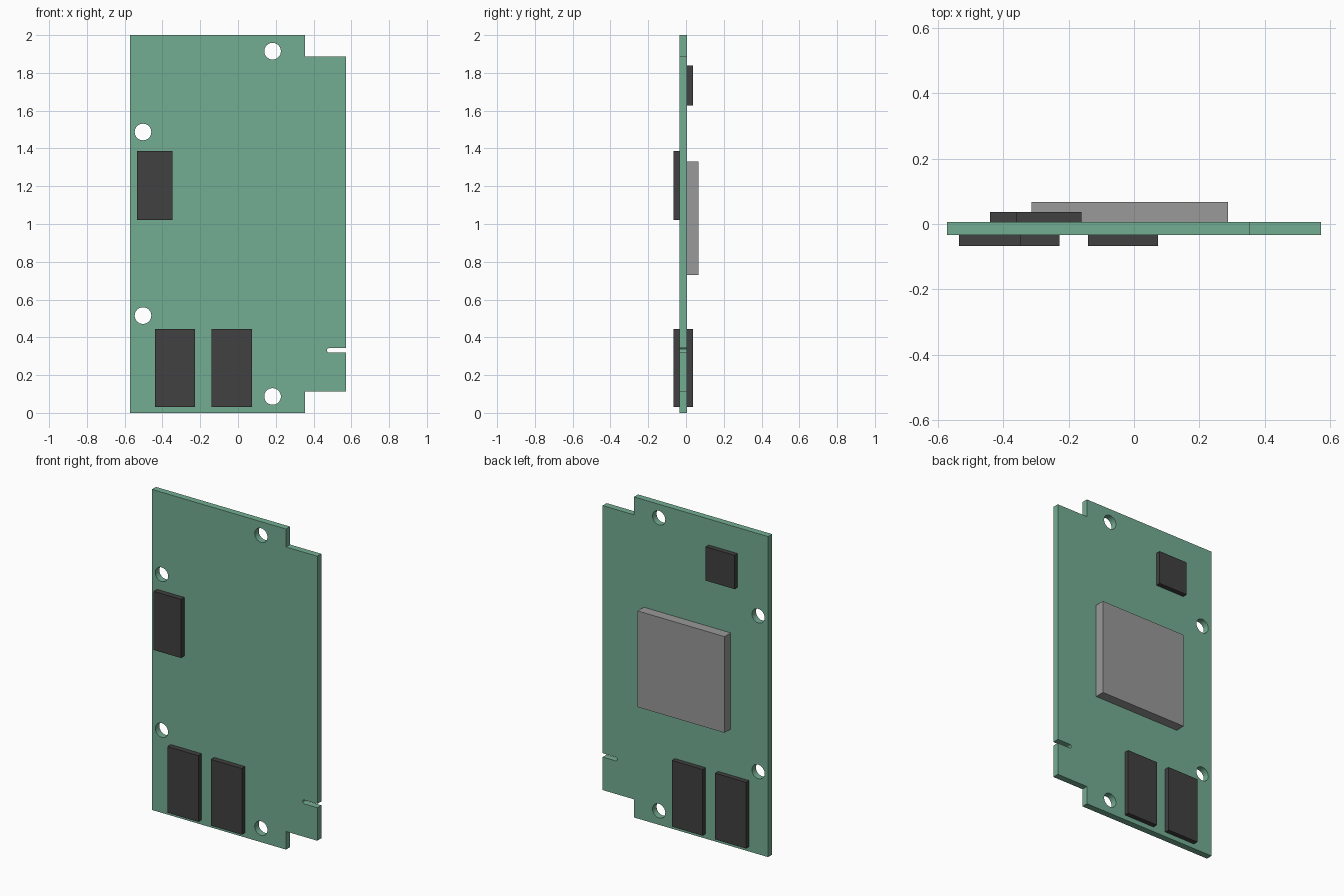
import bpy, bmesh, math
from mathutils import Vector

if "Cube" in bpy.data.objects:
    bpy.data.objects.remove(bpy.data.objects["Cube"])


def material(name, rgb):
    m = bpy.data.materials.new(name)
    m.diffuse_color = (*rgb, 1)
    m.use_nodes = True
    m.node_tree.nodes["Principled BSDF"].inputs["Base Color"].default_value = m.diffuse_color
    return m


GREEN = material("board green", (0.175, 0.42, 0.29))
BLACK = material("chip black", (0.052, 0.052, 0.052))
GREY = material("metal grey", (0.32, 0.32, 0.32))

FRONT, BACK = -0.034, 0.006  # board faces


def finish(name, bm, mat):
    bmesh.ops.recalc_face_normals(bm, faces=bm.faces)
    me = bpy.data.meshes.new(name)
    bm.to_mesh(me)
    bm.free()
    me.materials.append(mat)
    ob = bpy.data.objects.new(name, me)
    bpy.context.collection.objects.link(ob)
    return ob


def arc(cx, cz, r, a0, a1, n):
    """n + 1 points along an arc, angles in degrees."""
    return [(cx + r * math.cos(math.radians(a0 + (a1 - a0) * i / n)),
             cz + r * math.sin(math.radians(a0 + (a1 - a0) * i / n)))
            for i in range(n + 1)]


def board():
    # outline with connector tab and round-ended key slot
    outline = [(-0.571, 0), (0.355, 0), (0.355, 0.113), (0.571, 0.113)]
    outline += [(0.571, 0.319)] + arc(0.482, 0.331, 0.012, -90, -270, 8) + [(0.571, 0.343)]
    outline += [(0.571, 1.888), (0.355, 1.888), (0.355, 2), (-0.571, 2)]
    # mounting holes
    centres = [(0.183, 0.087), (0.183, 1.915), (-0.503, 0.515), (-0.503, 1.487)]
    loops = [outline] + [arc(x, z, 0.044, 0, 360, 32)[:-1] for x, z in centres]
    bm = bmesh.new()
    for loop in loops:
        vs = [bm.verts.new((x, FRONT, z)) for x, z in loop]
        for a, b in zip(vs, vs[1:] + vs[:1]):
            bm.edges.new((a, b))
    bmesh.ops.triangle_fill(bm, edges=bm.edges[:], use_beauty=True, normal=Vector((0, -1, 0)))
    ext = bmesh.ops.extrude_face_region(bm, geom=bm.faces[:], use_keep_orig=True)
    moved = [g for g in ext["geom"] if isinstance(g, bmesh.types.BMVert)]
    bmesh.ops.translate(bm, verts=moved, vec=(0, BACK - FRONT, 0))
    ob = finish("circuit_board", bm, GREEN)
    bpy.context.view_layer.objects.active = ob
    ob.select_set(True)
    bpy.ops.object.shade_smooth_by_angle(angle=math.radians(30))
    ob.select_set(False)


def block(name, x0, x1, z0, z1, y0, y1, mat):
    bm = bmesh.new()
    bmesh.ops.create_cube(bm, size=1)
    for v in bm.verts:
        v.co = (x0 if v.co.x < 0 else x1, y0 if v.co.y < 0 else y1, z0 if v.co.z < 0 else z1)
    finish(name, bm, mat)


board()

# memory chips, paired on both faces
for side, y0, y1 in (("front", -0.067, FRONT), ("back", BACK, 0.036)):
    for label, x0 in (("left", -0.44), ("right", -0.14)):
        block(f"{side}_{label}_memory_chip", x0, x0 + 0.213, 0.03, 0.443, y0, y1, BLACK)

# single chips and the large processor lid
block("front_storage_chip", -0.535, -0.347, 1.02, 1.386, -0.067, FRONT, BLACK)
block("back_controller_chip", -0.361, -0.161, 1.627, 1.838, BACK, 0.036, BLACK)
block("processor_lid", -0.313, 0.287, 0.73, 1.33, BACK, 0.067, GREY)
